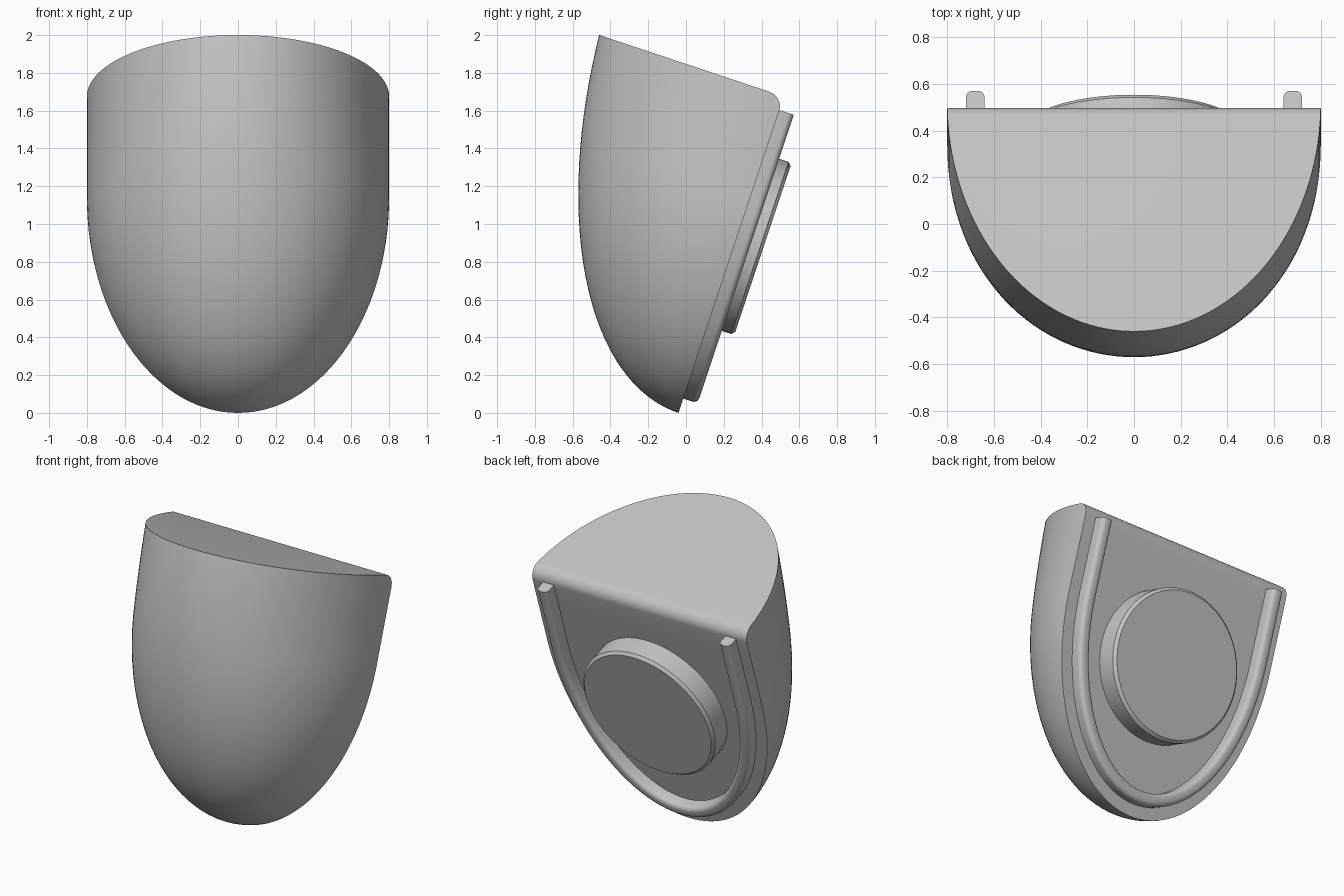
import bpy, bmesh
from math import sin, cos, pi, sqrt, asin, atan, radians
from mathutils import Matrix

cube = bpy.data.objects.get("Cube")
if cube:
    bpy.data.objects.remove(cube)

# Local frame: x across, y out of the flat back, z up along the back; then leaned
LEAN = Matrix.Translation((0, -0.04, 0)) @ Matrix.Rotation(-atan(1 / 3), 4, 'X')
HEIGHT, HALF, ARCH, FILLET = 1.765, 0.8, 1.2, 0.08

grey = bpy.data.materials.new("plain_grey")
grey.use_nodes = True
grey.diffuse_color = (0.55, 0.55, 0.55, 1)
grey.node_tree.nodes["Principled BSDF"].inputs["Base Color"].default_value = (0.55, 0.55, 0.55, 1)


def finish(bm, name):
    bmesh.ops.recalc_face_normals(bm, faces=bm.faces)
    bm.transform(LEAN)
    mesh = bpy.data.meshes.new(name)
    bm.to_mesh(mesh)
    bm.free()
    mesh.materials.append(grey)
    obj = bpy.data.objects.new(name, mesh)
    bpy.context.collection.objects.link(obj)
    bpy.ops.object.select_all(action='DESELECT')
    obj.select_set(True)
    bpy.context.view_layer.objects.active = obj
    bpy.ops.object.shade_smooth_by_angle(angle=radians(30))
    return obj


def half_width(v):
    return HALF * sqrt(1 - max(0, 1 - v / ARCH) ** 2)


def depth(v):
    return 1.043 * sqrt(1 - (1 - v / 2.08) ** 2)


# Body: half-ellipse sections growing upward from a point, rounded at the top back edge
bm = bmesh.new()
start = HEIGHT - FILLET
levels = [(v, 0) for v in (start * (i / 36) ** 2 for i in range(1, 37))]
for i in range(1, 9):
    a = i / 8 * pi / 2
    levels.append((start + FILLET * sin(a), FILLET * (1 - cos(a))))
SEG = 64
rings = []
for v, inset in levels:
    w, d = half_width(v), depth(v)
    t0 = asin(inset / d)
    angles = [t0 + (pi - 2 * t0) * j / SEG for j in range(SEG + 1)]
    rings.append([bm.verts.new((w * cos(t), -d * sin(t), v)) for t in angles])
tip = bm.verts.new((0, 0, 0))
n = SEG + 1
for j in range(n):
    bm.faces.new((tip, rings[0][j], rings[0][(j + 1) % n]))
for low, high in zip(rings, rings[1:]):
    for j in range(n):
        k = (j + 1) % n
        bm.faces.new((low[j], low[k], high[k], high[j]))
bm.faces.new(rings[-1])
finish(bm, "body")

# Rail: rounded strip following the back outline at a constant inset
INSET, RAIL_TOP, R = 0.12, 1.69, 0.03
path = [(HALF - INSET, RAIL_TOP, 1, 0)]
for i in range(65):
    t = -pi * i / 64
    nx, nz = cos(t) / HALF, sin(t) / ARCH
    size = sqrt(nx * nx + nz * nz)
    nx, nz = nx / size, nz / size
    path.append((HALF * cos(t) - INSET * nx, ARCH + ARCH * sin(t) - INSET * nz, nx, nz))
path.append((INSET - HALF, RAIL_TOP, -1, 0))

profile = [(0.04, -0.01)]
for side, first in ((1, 0), (-1, pi / 2)):
    for i in range(6):
        a = first + i / 5 * pi / 2
        profile.append((side * (0.04 - R) + R * cos(a), 0.05 + R * sin(a)))
profile.append((-0.04, -0.01))

bm = bmesh.new()
sections = [[bm.verts.new((x + s * nx, h, z + s * nz)) for s, h in profile]
            for x, z, nx, nz in path]
m = len(profile)
for a, b in zip(sections, sections[1:]):
    for j in range(m):
        k = (j + 1) % m
        bm.faces.new((a[j], a[k], b[k], b[j]))
bm.faces.new(sections[0])
bm.faces.new(sections[-1])
finish(bm, "back_rail")

# Round pad with a chamfered rim
bm = bmesh.new()
bmesh.ops.create_cone(bm, cap_ends=True, segments=72, radius1=0.48, radius2=0.48, depth=0.16,
                      matrix=Matrix.Translation((0, 0.07, 0.965)) @ Matrix.Rotation(-pi / 2, 4, 'X'))
rim = [e for e in bm.edges if all(v.co.y > 0.1 for v in e.verts)]
bmesh.ops.bevel(bm, geom=rim, offset=0.018, segments=1, affect='EDGES')
finish(bm, "round_pad")
